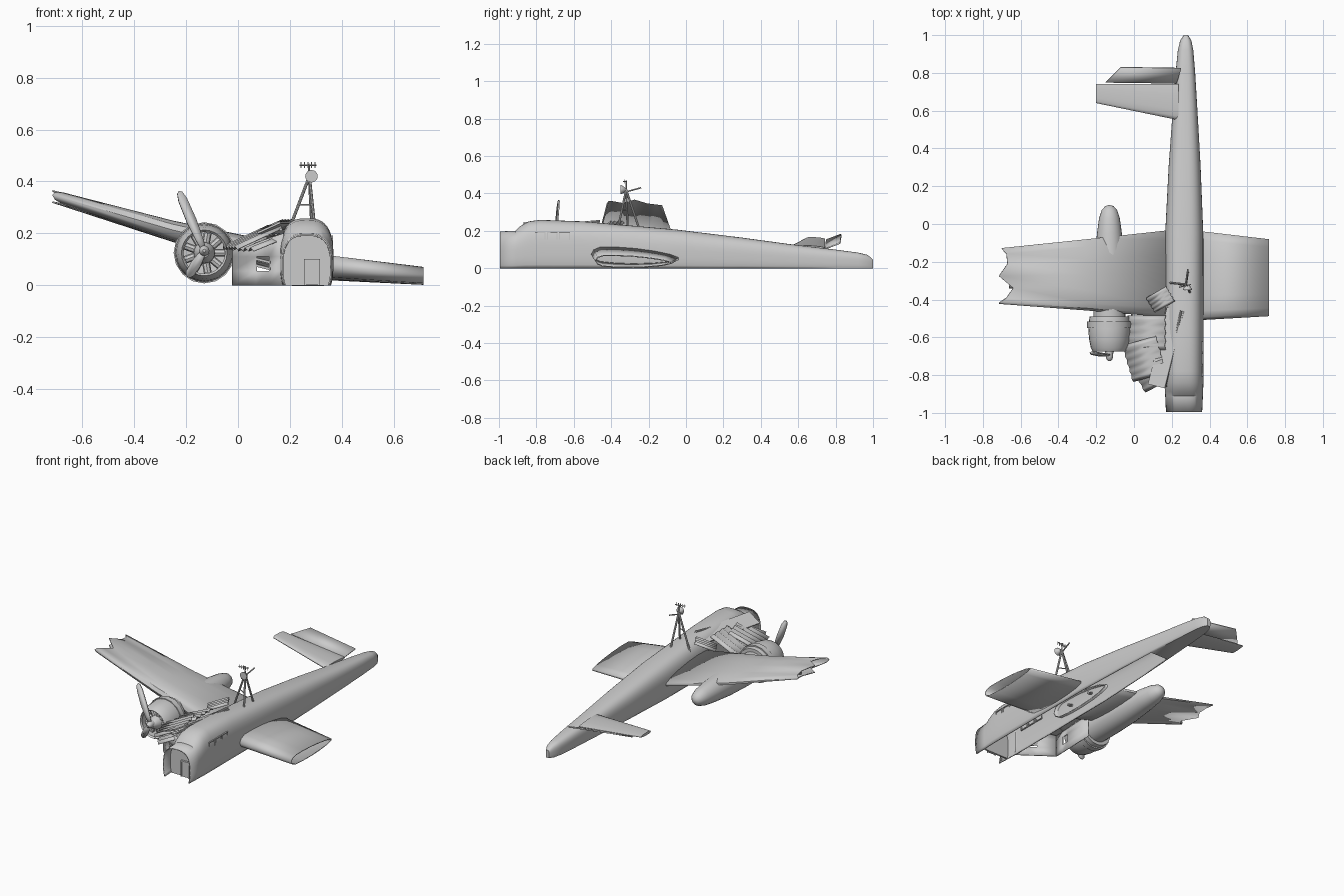
import bpy, bmesh, math
from mathutils import Matrix, Vector

old = bpy.data.objects.get("Cube")
if old:
    bpy.data.objects.remove(old, do_unlink=True)

GREY = (0.6, 0.6, 0.6, 1)
metal = bpy.data.materials.new("bare grey metal")
metal.use_nodes = True
metal.diffuse_color = GREY
metal.node_tree.nodes["Principled BSDF"].inputs["Base Color"].default_value = GREY


def finish(name, bm, thick=0.0, angle=35):
    bmesh.ops.recalc_face_normals(bm, faces=bm.faces)
    for f in bm.faces:
        f.smooth = True
    me = bpy.data.meshes.new(name)
    bm.to_mesh(me)
    bm.free()
    me.set_sharp_from_angle(angle=math.radians(angle))
    me.materials.append(metal)
    ob = bpy.data.objects.new(name, me)
    bpy.context.collection.objects.link(ob)
    if thick:
        mod = ob.modifiers.new("thickness", 'SOLIDIFY')
        mod.thickness = thick
        mod.offset = 0
    return ob


def loft(name, rings, thick=0.0, closed=True, caps=(False, False), floor_from=None):
    """Skin a list of equal rings; optionally close the floor from one ring on."""
    bm = bmesh.new()
    vs = [[bm.verts.new(p) for p in r] for r in rings]
    n = len(vs[0])
    for i in range(len(vs) - 1):
        for k in range(n):
            last = k == n - 1
            if last and not closed and (floor_from is None or i < floor_from):
                continue
            j = (k + 1) % n
            bm.faces.new((vs[i][k], vs[i][j], vs[i + 1][j], vs[i + 1][k]))
    for ring, cap in zip((vs[0], vs[-1]), caps):
        if cap:
            bm.faces.new(ring)
    return finish(name, bm, thick)


def plate(name, pts, thick):
    bm = bmesh.new()
    bm.faces.new([bm.verts.new(p) for p in pts])
    return finish(name, bm, thick)


def box(name, centre, size, rot=Matrix()):
    bm = bmesh.new()
    bmesh.ops.create_cube(bm, size=1, matrix=Matrix.Translation(centre) @ rot @ Matrix.Diagonal((*size, 1)))
    return finish(name, bm)


def tube(name, a, b, r, seg=8):
    a, b = Vector(a), Vector(b)
    d = b - a
    m = Matrix.Translation((a + b) / 2) @ d.to_track_quat('Z', 'Y').to_matrix().to_4x4()
    bm = bmesh.new()
    bmesh.ops.create_cone(bm, cap_ends=True, segments=seg, radius1=r, radius2=r, depth=d.length, matrix=m)
    return finish(name, bm)


def lathe(name, x, z, profile, seg=24, caps=(True, True)):
    """Turn (y, radius) pairs about an axis along y."""
    rings = [[(x + r * math.cos(t * math.tau / seg), y, z + r * math.sin(t * math.tau / seg))
              for t in range(seg)] for y, r in profile]
    return loft(name, rings, caps=caps)


# Fuselage: shell sunk into the ground, stations of (y, centre x, half width, height)
def hull_ring(y, cx, w, h, steps=28):
    rz = h / 1.616
    ring = []
    for i in range(steps + 1):
        a = math.radians(-30 + 240 * i / steps)
        c, s = math.cos(a), math.sin(a)
        ring.append((cx + w * math.copysign(abs(c) ** 0.7, c), y,
                     max(0, 0.616 * rz + rz * math.copysign(abs(s) ** 0.7, s))))
    return ring


stations = [(-.995, .265, .093, .193), (-.91, .265, .097, .197), (-.885, .265, .098, .222),
            (-.84, .265, .1, .247), (-.78, .265, .1, .255), (-.55, .265, .1, .247),
            (-.05, .266, .098, .203), (.3, .268, .082, .16), (.55, .27, .066, .126),
            (.8, .272, .049, .096), (.92, .273, .038, .08), (.97, .274, .027, .068), (.997, .275, .01, .045)]
loft("fuselage", [hull_ring(*s) for s in stations], 0.006, closed=False, caps=(False, True), floor_from=8)

# Nose bulkhead with door
loft("nose_bulkhead", [hull_ring(y, .265, .09, .19) for y in (-.93, -.92)], caps=(True, True))
box("nose_door", (.285, -.934, .048), (.048, .008, .095))
for x in (.258, .312):
    box("door_post", (x, -.936, .05), (.006, .014, .1))
box("door_lintel", (.285, -.936, .098), (.06, .014, .006))

# Cabin windows on both sides
for side in (-1, 1):
    for y in (-.78, -.715, -.65):
        for z in (.14, .19):
            box("window_bar", (.265 + side * .095, y, z), (.012, .052, .005))
        for dy in (-.026, .026):
            box("window_post", (.265 + side * .095, y + dy, .165), (.012, .005, .055))


# Wings: sections of (x, leading y, trailing y, centre z, thickness)
FOIL = [(0, 0), (.03, .55), (.1, .9), (.28, 1), (.5, .95), (.72, .75), (.9, .45), (1, .12)]


def foil_ring(x, y0, y1, z, t, tear=None, slope=0, lift=0):
    pts = FOIL + [(u, -v) for u, v in reversed(FOIL[1:])]
    ring = []
    for u, v in pts:
        dx = tear[[f[0] for f in FOIL].index(u)] if tear else 0
        ring.append((x + dx, y0 + (y1 - y0) * u, z + v * t / 2 + dx * slope + lift * (.5 - u)))
    return ring


loft("left_wing", [foil_ring(.33, -.507, -.038, .065, .088, lift=.025),
                   foil_ring(.715, -.485, -.083, .034, .062, lift=.012)], 0.006)
TEAR = (0, .01, .04, .075, .0, .045, .04, .015)
loft("right_wing", [foil_ring(.19, -.492, -.035, .1, .1, lift=.02),
                    foil_ring(-.25, -.455, -.083, .205, .075, lift=.015),
                    foil_ring(-.715, -.42, -.13, .342, .045, TEAR, -.28, .01)], 0.006)
for u in (.3, .7):
    tube("wing_spar", (.2, -.49 + .45 * u, .1), (-.66, -.42 + .29 * u, .322), .008)

# Tailplane with raised elevator
loft("tailplane", [foil_ring(.235, .55, .742, .108, .028), foil_ring(-.2, .64, .742, .157, .018)],
     caps=(True, True))
plate("elevator", [(.225, .745, .104), (-.15, .75, .15), (-.07, .83, .18), (.25, .825, .135)], .008)

# Engine, cowling and nacelle
EX, EZ = -.13, .125
lathe("nacelle", EX, EZ, [(-.5, .085), (-.35, .085), (-.2, .08), (-.05, .066), (.03, .055),
                          (.075, .04), (.095, .022), (.1, .004)])
lathe("cowling", EX, EZ, [(-.49, .09), (-.49, .105), (-.54, .113), (-.61, .108), (-.655, .099), (-.675, .088),
                          (-.665, .08), (-.6, .084), (-.595, .03)], caps=(True, True))
lathe("cowl_band", EX, EZ, [(-.55, .1), (-.55, .118), (-.515, .118), (-.515, .1)], 16)
lathe("crankcase", EX, EZ, [(-.59, .045), (-.65, .04), (-.68, .022), (-.69, .018)])
lathe("propeller_hub", EX, EZ + .008, [(-.67, .018), (-.7, .02), (-.715, .016), (-.725, .006)], 16)
for i in range(9):
    a = math.tau * i / 9
    d = Vector((math.cos(a), 0, math.sin(a)))
    c = Vector((EX, -.625, EZ))
    tube("engine_cylinder", c + d * .035, c + d * .078, .015)


# Propeller blades: (angle from up, length, backward bend)
def blade(angle, length, bend):
    ax = Vector((math.sin(angle), 0, math.cos(angle)))
    side = Vector((ax.z, .25, -ax.x))
    base = Vector((EX, -.695, EZ + .008))
    outline = [(0, .008), (.2, .014), (.5, .019), (.85, .017), (.97, .01), (1, 0)]
    ring = outline + [(u, -w) for u, w in reversed(outline[:-1])]
    plate("propeller_blade", [base + ax * u * length + side * w + Vector((0, bend * u * u, 0))
                              for u, w in ring], .008)


blade(math.radians(-23), .25, .015)
blade(math.radians(-148), .12, .01)


# Shack walls, each with a window opening
def wall(name, a, b, h0, h1, win):
    u0, u1, z0, z1 = win
    bm = bmesh.new()
    us = (0, u0, u1, 1)
    grid = [[bm.verts.new((a[0] + (b[0] - a[0]) * u, a[1] + (b[1] - a[1]) * u, z))
             for z in (0, z0, z1, h0 + (h1 - h0) * u)] for u in us]
    for i in range(3):
        for k in range(3):
            if (i, k) != (1, 1):
                bm.faces.new((grid[i][k], grid[i + 1][k], grid[i + 1][k + 1], grid[i][k + 1]))
    finish(name, bm, .006)


wall("shack_front_wall", (-.02, -.72), (.175, -.86), .135, .2, (.47, .72, .055, .11))
wall("shack_side_wall", (-.02, -.72), (-.01, -.42), .135, .14, (.2, .36, .05, .1))
for z in (.07, .095):
    box("window_slat", (.097, -.808, z), (.07, .006, .01),
        Matrix.Rotation(-.62, 4, 'Z') @ Matrix.Rotation(.2, 4, 'Y'))


# Corrugated roof sheets leaning up against the fuselage
def sheet(centre, sx, sy, yaw, pitch, ridges):
    m = (Matrix.Translation(centre) @ Matrix.Rotation(math.radians(yaw), 4, 'Z')
         @ Matrix.Rotation(math.radians(-pitch), 4, 'Y'))
    n = ridges * 2
    rings = [[m @ Vector((x, sy * (i / n - .5), .007 * (i % 2 * 2 - 1))) for i in range(n + 1)]
             for x in (-sx / 2, sx / 2)]
    loft("roof_sheet", rings, .003, closed=False)


sheet((.065, -.575, .19), .22, .18, 0, 24, 4)
sheet((.055, -.715, .185), .2, .2, 16, 24, 5)
sheet((.095, -.8, .165), .16, .13, 28, 20, 3)
sheet((.14, -.4, .225), .13, .09, 30, 20, 4)
tilt = Matrix.Rotation(math.radians(-14), 4, 'Z') @ Matrix.Rotation(math.radians(-24), 4, 'Y')
box("roof_panel", (.17, -.655, .222), (.1, .42, .008), tilt)
tube("roof_batten", (.165, -.86, .215), (.25, -.46, .252), .006)

# Tripod with dish and comb aerial
APEX = (.275, -.32, .42)
for foot in ((.18, -.31, .17), (.295, -.36, .23), (.285, -.25, .21)):
    tube("tripod_leg", APEX, foot, .006)
tube("tripod_brace", (.235, -.317, .31), (.287, -.345, .31), .003)
tube("aerial_mast", APEX, (.272, -.32, .468), .004)
tube("aerial_boom", (.238, -.335, .463), (.302, -.32, .463), .003)
for i in range(5):
    x = .243 + .0135 * i
    tube("aerial_rod", (x, -.33, .452), (x, -.33, .474), .002, 6)
lathe("dish", .283, .42, [(-.35, .024), (-.343, .023), (-.33, .014), (-.322, .006)], 16)
tube("cross_arm", (.27, -.35, .4), (.285, -.24, .43), .004)
